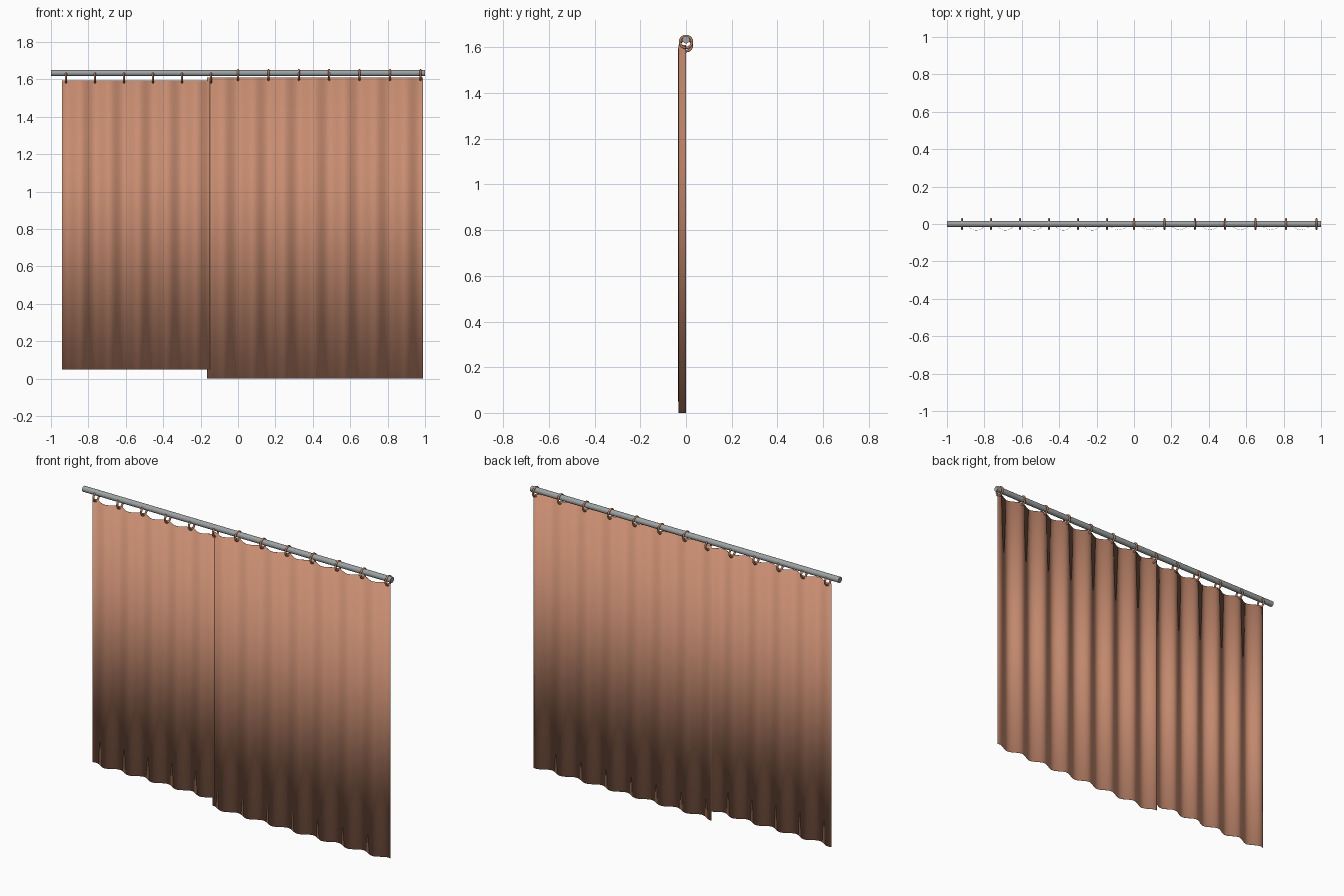
import bpy, bmesh, math
from mathutils import Matrix

if "Cube" in bpy.data.objects:
    bpy.data.objects.remove(bpy.data.objects["Cube"], do_unlink=True)


def material(name, color):
    mat = bpy.data.materials.new(name)
    mat.use_nodes = True
    mat.diffuse_color = (*color, 1)
    mat.node_tree.nodes["Principled BSDF"].inputs["Base Color"].default_value = (*color, 1)
    return mat


FABRIC = material("terracotta fabric", (0.58, 0.265, 0.165))
COPPER = material("copper rings", (0.50, 0.22, 0.13))
STEEL = material("grey metal", (0.34, 0.36, 0.36))


def finish(obj, name, mat):
    obj.name = name
    obj.data.materials.append(mat)
    bpy.context.view_layer.objects.active = obj
    bpy.ops.object.select_all(action="DESELECT")
    obj.select_set(True)
    bpy.ops.object.shade_smooth_by_angle(angle=math.radians(40))


def curtain(name, x0, x1, z0, z1, ring_x, pitch, back_y):
    """Pleated sheet whose folds reach back to each ring."""
    depth = 0.016
    steps = round((x1 - x0) / pitch * 24)
    bm = bmesh.new()
    columns = []
    for i in range(steps + 1):
        x = x0 + (x1 - x0) * i / steps
        y = back_y - depth + depth * math.cos(math.tau * (x - ring_x) / pitch)
        columns.append([bm.verts.new((x, y, z)) for z in (z0, z1)])
    for a, b in zip(columns, columns[1:]):
        bm.faces.new((a[0], b[0], b[1], a[1]))
    mesh = bpy.data.meshes.new(name)
    bm.to_mesh(mesh)
    bm.free()
    obj = bpy.data.objects.new(name, mesh)
    bpy.context.collection.objects.link(obj)
    solid = obj.modifiers.new("thickness", "SOLIDIFY")
    solid.thickness = 0.001
    finish(obj, name, FABRIC)


def rings(name, first_x, pitch, count, z):
    for i in range(count):
        bpy.ops.mesh.primitive_torus_add(
            major_radius=0.026, minor_radius=0.0055,
            major_segments=32, minor_segments=12,
            location=(first_x + i * pitch, 0, z),
            rotation=(0, math.pi / 2, 0))
        finish(bpy.context.object, f"{name}_{i + 1}", COPPER)


# Rod
bpy.ops.mesh.primitive_cylinder_add(
    vertices=32, radius=0.0165, depth=2,
    location=(0, 0, 1.634), rotation=(0, math.pi / 2, 0))
finish(bpy.context.object, "curtain_rod", STEEL)

# Shorter curtain on the model's right, longer one on its left
curtain("right_curtain", -0.94, -0.15, 0.05, 1.595, -0.92, 0.155, -0.002)
rings("right_ring", -0.92, 0.155, 6, 1.61)
curtain("left_curtain", -0.165, 0.99, 0, 1.61, 0, 0.1625, 0)
rings("left_ring", 0, 0.1625, 7, 1.624)
